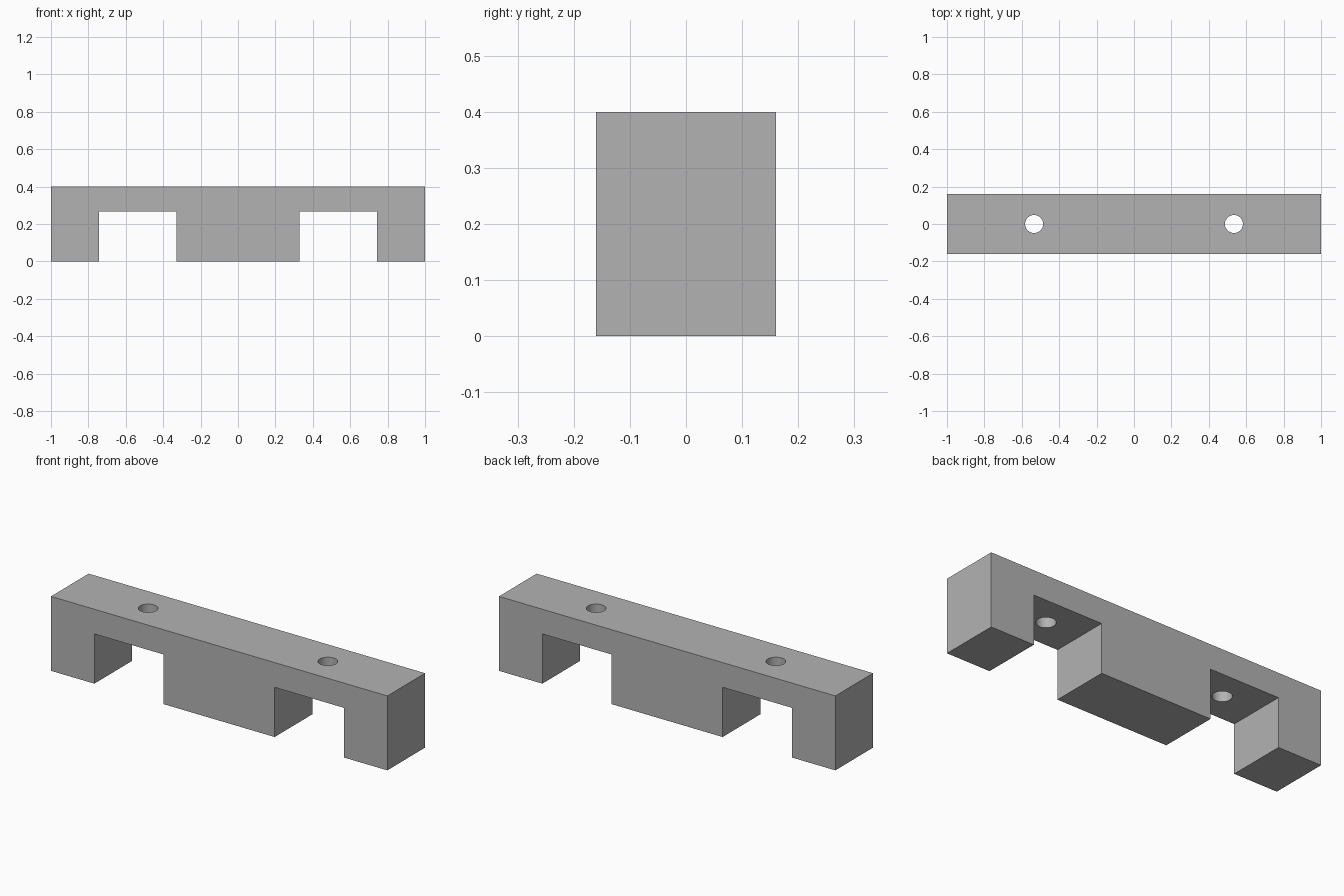
import bpy
import bmesh

cube = bpy.data.objects.get("Cube")
if cube:
    bpy.data.objects.remove(cube, do_unlink=True)

DEPTH, HEIGHT, SLOT_TOP = 0.32, 0.40, 0.267
SLOT_IN, SLOT_OUT = 0.33, 0.742
HOLE_X, HOLE_R = 0.534, 0.048

# Plain grey material
grey = bpy.data.materials.new("plain grey")
grey.use_nodes = True
colour = (0.45, 0.45, 0.45, 1)
grey.diffuse_color = colour
grey.node_tree.nodes["Principled BSDF"].inputs["Base Color"].default_value = colour

# Bracket body: mirrored half profile, extruded front to back
half = [(SLOT_IN, 0), (SLOT_IN, SLOT_TOP), (SLOT_OUT, SLOT_TOP),
        (SLOT_OUT, 0), (1, 0), (1, HEIGHT)]
profile = half + [(-x, z) for x, z in reversed(half)]
bm = bmesh.new()
face = bm.faces.new([bm.verts.new((x, -DEPTH / 2, z)) for x, z in profile])
result = bmesh.ops.extrude_face_region(bm, geom=[face])
moved = [v for v in result["geom"] if isinstance(v, bmesh.types.BMVert)]
bmesh.ops.translate(bm, verts=moved, vec=(0, DEPTH, 0))
bmesh.ops.recalc_face_normals(bm, faces=bm.faces)
mesh = bpy.data.meshes.new("bracket_body")
bm.to_mesh(mesh)
bm.free()
body = bpy.data.objects.new("bracket_body", mesh)
bpy.context.collection.objects.link(body)
mesh.materials.append(grey)

# Screw holes through the two thin bridges
for side in (-1, 1):
    bpy.ops.mesh.primitive_cylinder_add(
        vertices=48, radius=HOLE_R, depth=0.3, location=(side * HOLE_X, 0, 0.33))
    drill = bpy.context.object
    drill.name = "hole_cutter"
    drill.hide_render = True
    drill.data.materials.append(grey)
    cut = body.modifiers.new("screw_hole", 'BOOLEAN')
    cut.operation = 'DIFFERENCE'
    cut.solver = 'EXACT'
    cut.object = drill
    bpy.context.view_layer.objects.active = body
    bpy.ops.object.modifier_apply(modifier=cut.name)
    bpy.data.objects.remove(drill, do_unlink=True)

# Smooth hole walls, crisp outer edges
bpy.ops.object.select_all(action='DESELECT')
body.select_set(True)
bpy.context.view_layer.objects.active = body
bpy.ops.object.shade_smooth_by_angle()
